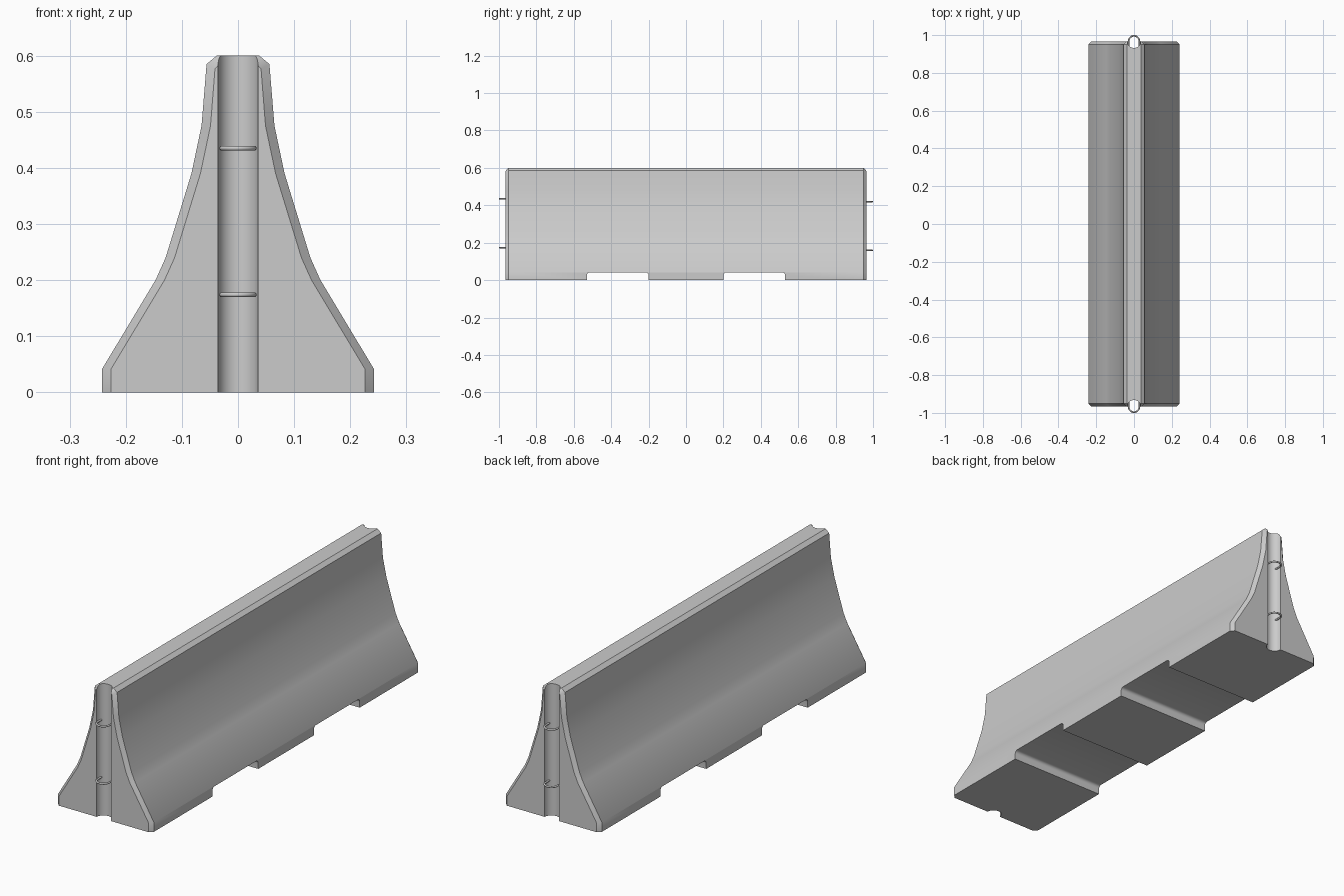
import bpy, bmesh, math

if "Cube" in bpy.data.objects:
    bpy.data.objects.remove(bpy.data.objects["Cube"])

END = 0.966      # half length of the concrete body
CH = 0.016       # end chamfer


def prism(name, loops):
    """Closed solid skinned through a list of equal-sized point loops."""
    bm = bmesh.new()
    rings = [[bm.verts.new(p) for p in loop] for loop in loops]
    n = len(rings[0])
    for a, b in zip(rings, rings[1:]):
        for i in range(n):
            j = (i + 1) % n
            bm.faces.new((a[i], a[j], b[j], b[i]))
    bm.faces.new(rings[0])
    bm.faces.new(rings[-1])
    bmesh.ops.recalc_face_normals(bm, faces=bm.faces)
    mesh = bpy.data.meshes.new(name)
    bm.to_mesh(mesh)
    bm.free()
    ob = bpy.data.objects.new(name, mesh)
    bpy.context.collection.objects.link(ob)
    return ob


def activate(ob):
    bpy.ops.object.select_all(action='DESELECT')
    ob.select_set(True)
    bpy.context.view_layer.objects.active = ob


def cut(ob, cutter):
    cutter.hide_render = True
    mod = ob.modifiers.new("cut", 'BOOLEAN')
    mod.operation = 'DIFFERENCE'
    mod.solver = 'EXACT'
    mod.object = cutter
    activate(ob)
    bpy.ops.object.modifier_apply(modifier=mod.name)
    bpy.data.objects.remove(cutter, do_unlink=True)


# Concrete body: half profile mirrored, with a smaller section at each end
half = [(0.242, 0), (0.242, 0.042), (0.147, 0.2), (0.129, 0.24),
        (0.083, 0.39), (0.065, 0.475), (0.056, 0.585), (0.038, 0.6)]
small = [(x - CH, z) for x, z in half[:6]] + [(0.041, 0.577), (0.03, 0.586)]


def section(pts, y):
    return [(x, y, z) for x, z in pts] + [(-x, y, z) for x, z in reversed(pts)]


body = prism("barrier_body", [section(small, -END), section(half, -END + CH),
                              section(half, END - CH), section(small, END)])

for s in (-1, 1):
    # Vertical half-round groove in each end
    groove = [[(0.036 * math.cos(a * math.pi / 16),
                s * 0.968 + 0.036 * math.sin(a * math.pi / 16), z)
               for a in range(32)] for z in (-0.1, 0.7)]
    cut(body, prism("groove_cutter", groove))

    # Fork-lift notch under the base, with rounded upper corners
    r, top, y0, y1 = 0.015, 0.041, 0.2, 0.53
    pts = [(y0, -0.1), (y1, -0.1)]
    for cy, start in ((y1 - r, 0), (y0 + r, 90)):
        for k in range(5):
            a = math.radians(start + k * 22.5)
            pts.append((cy + r * math.cos(a), top - r + r * math.sin(a)))
    cut(body, prism("notch_cutter", [[(x, s * y, z) for y, z in pts]
                                     for x in (-0.4, 0.4)]))

activate(body)
bpy.ops.object.shade_smooth_by_angle(angle=math.radians(35))


# Steel coupling loops: U-shaped bars let into the groove wall
def coupling_loop(name, side, z):
    rad, cy = 0.029, 0.967
    path = [(rad, cy - 0.034)]
    path += [(rad * math.cos(math.pi * k / 16), cy + rad * math.sin(math.pi * k / 16))
             for k in range(17)]
    path += [(-rad, cy - 0.034)]
    curve = bpy.data.curves.new(name, 'CURVE')
    curve.dimensions = '3D'
    curve.bevel_depth = 0.0042
    curve.bevel_resolution = 3
    curve.use_fill_caps = True
    sp = curve.splines.new('POLY')
    sp.points.add(len(path) - 1)
    for p, (x, y) in zip(sp.points, path):
        p.co = (x, side * y, z, 1)
    ob = bpy.data.objects.new(name, curve)
    bpy.context.collection.objects.link(ob)
    activate(ob)
    bpy.ops.object.convert(target='MESH')
    bpy.ops.object.shade_smooth_by_angle(angle=math.radians(50))


for name, side, z in (("front_upper_loop", -1, 0.435), ("front_lower_loop", -1, 0.174),
                      ("back_upper_loop", 1, 0.42), ("back_lower_loop", 1, 0.159)):
    coupling_loop(name, side, z)
